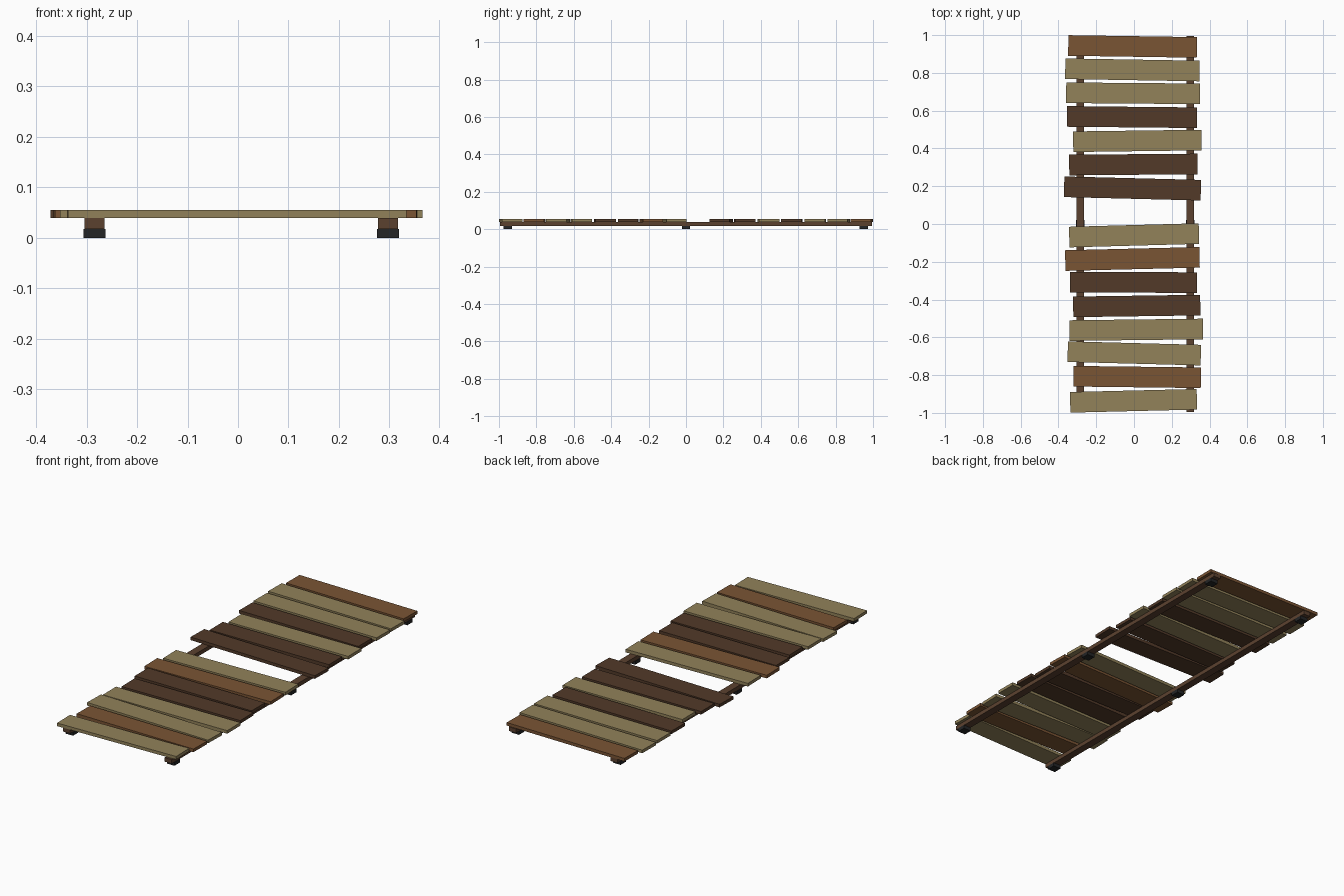
import bpy
import math


def material(name, rgb):
    m = bpy.data.materials.new(name)
    m.diffuse_color = (*rgb, 1.0)
    return m


TAN = material("weathered tan wood", (0.287, 0.223, 0.102))
BROWN = material("warm brown wood", (0.195, 0.089, 0.034))
DARK = material("dark brown wood", (0.085, 0.042, 0.022))
RAIL = material("rail wood", (0.105, 0.053, 0.028))
FOOT = material("black rubber", (0.017, 0.018, 0.019))


def box(name, centre, size, mat, turn=0.0):
    bpy.ops.mesh.primitive_cube_add(size=1, location=centre, rotation=(0, 0, turn))
    ob = bpy.context.object
    ob.name = name
    ob.scale = size
    ob.data.materials.append(mat)
    return ob


# Planks, back to front: left x, right x, centre y, turn, colour
PLANKS = [
    (-0.348, 0.333, 0.940, -0.015, BROWN),
    (-0.364, 0.347, 0.816, -0.017, TAN),
    (-0.359, 0.349, 0.692, -0.008, TAN),
    (-0.354, 0.333, 0.566, -0.010, DARK),
    (-0.322, 0.357, 0.440, 0.013, TAN),
    (-0.343, 0.336, 0.315, 0.008, DARK),
    (-0.370, 0.354, 0.188, -0.025, DARK),
    (-0.343, 0.344, -0.060, 0.027, TAN),
    (-0.364, 0.347, -0.185, 0.024, BROWN),
    (-0.338, 0.333, -0.309, -0.004, DARK),
    (-0.322, 0.351, -0.434, 0.014, DARK),
    (-0.341, 0.365, -0.560, 0.012, TAN),
    (-0.351, 0.354, -0.685, -0.026, TAN),
    (-0.320, 0.354, -0.810, -0.012, BROWN),
    (-0.338, 0.333, -0.936, 0.024, TAN),
]
for i, (x0, x1, y, turn, mat) in enumerate(PLANKS):
    box(f"plank_{i + 1}", ((x0 + x1) / 2, y, 0.047), (x1 - x0, 0.109, 0.016), mat, turn)

# Two long rails with three feet under each
for side, x in (("left", -0.284), ("right", 0.297)):
    box(f"{side}_rail", (x, 0, 0.0285), (0.04, 1.99, 0.021), RAIL)
    for n, y in enumerate((-0.953, 0.0, 0.95)):
        box(f"{side}_foot_{n + 1}", (x, y, 0.009), (0.044, 0.044, 0.018), FOOT)
